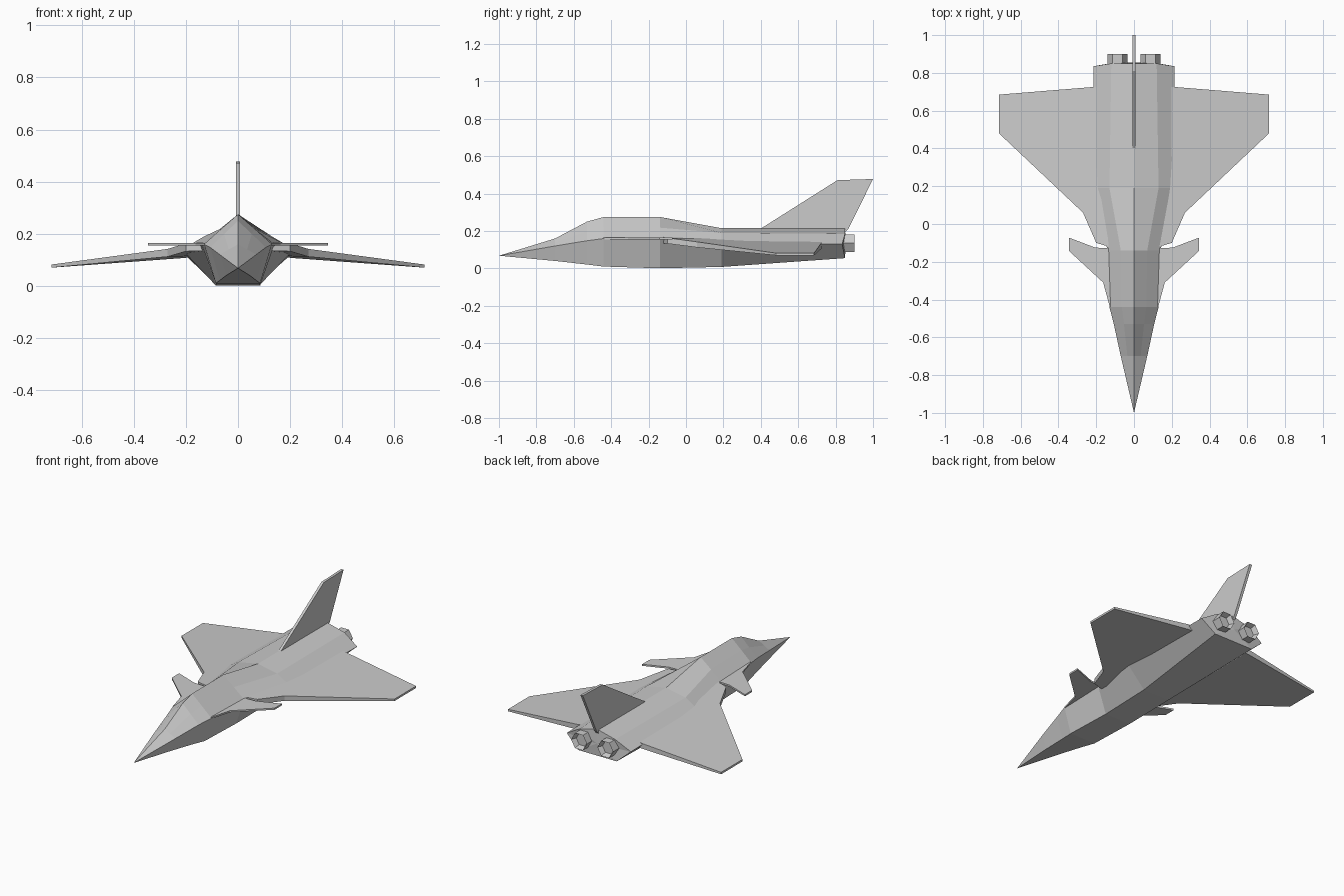
import bpy, bmesh
from math import radians
from mathutils import Matrix

if "Cube" in bpy.data.objects:
    bpy.data.objects.remove(bpy.data.objects["Cube"])


def finish(bm, name):
    bmesh.ops.recalc_face_normals(bm, faces=bm.faces)
    mesh = bpy.data.meshes.new(name)
    bm.to_mesh(mesh)
    bm.free()
    ob = bpy.data.objects.new(name, mesh)
    bpy.context.collection.objects.link(ob)
    return ob


def plate(name, outline, offset):
    """Thin solid: outline shifted both ways along one axis; offset(point) gives the half shift."""
    bm = bmesh.new()
    sides = []
    for s in (1, -1):
        ring = []
        for p in outline:
            d = offset(p)
            ring.append(bm.verts.new([p[i] + s * d[i] for i in range(3)]))
        sides.append(ring)
        bm.faces.new(ring)
    n = len(outline)
    for i in range(n):
        j = (i + 1) % n
        bm.faces.new((sides[0][i], sides[0][j], sides[1][j], sides[1][i]))
    return finish(bm, name)


def mirrored(ob):
    ob.modifiers.new("Mirror", 'MIRROR').use_clip = False
    return ob


# fuselage: y, ridge z, shoulder (x, z), chine (x, z), belly (x, z)
sections = [
    (-0.70, 0.160, (0.035, 0.140), (0.070, 0.120), (0.045, 0.040)),
    (-0.53, 0.250, (0.053, 0.199), (0.107, 0.148), (0.070, 0.021)),
    (-0.44, 0.275, (0.065, 0.218), (0.130, 0.160), (0.085, 0.010)),
    (-0.14, 0.275, (0.070, 0.218), (0.140, 0.160), (0.085, 0.001)),
    (0.19, 0.215, (0.130, 0.190), (0.215, 0.140), (0.088, 0.008)),
    (0.85, 0.215, (0.120, 0.185), (0.215, 0.130), (0.130, 0.055)),
]
bm = bmesh.new()
rings = []
for y, top, sh, ch, be in sections:
    half = [sh, ch, be]
    pts = [(0, top)] + half + [(-x, z) for x, z in reversed(half)]
    rings.append([bm.verts.new((x, y, z)) for x, z in pts])
nose = bm.verts.new((0, -1.0, 0.068))
n = len(rings[0])
for i in range(n):
    j = (i + 1) % n
    bm.faces.new((nose, rings[0][i], rings[0][j]))
    for a, b in zip(rings, rings[1:]):
        bm.faces.new((a[i], a[j], b[j], b[i]))
for i in (2, 5):                      # swept-in rear corners
    rings[-1][i].co.y = 0.835
tail = bm.verts.new((0, 0.855, 0.13))
for i in range(n):
    bm.faces.new((tail, rings[-1][i], rings[-1][(i + 1) % n]))
finish(bm, "fuselage")

# delta wings, drooping and thinning towards the tips
wing = [(0.10, -0.13, 0.152), (0.20, -0.10, 0.148), (0.27, 0.06, 0.127),
        (0.715, 0.48, 0.076), (0.715, 0.685, 0.076), (0.22, 0.725, 0.122),
        (0.10, 0.725, 0.135)]
mirrored(plate("wings", wing,
               lambda p: (0, 0, 0.006 + 0.010 * (0.715 - p[0]) * min(1, 1 + p[1]) / 0.5)))

# canards
canard = [(0.09, -0.43, 0.16), (0.128, -0.44, 0.16), (0.163, -0.31, 0.16),
          (0.345, -0.142, 0.16), (0.345, -0.072, 0.16), (0.205, -0.125, 0.16),
          (0.09, -0.13, 0.16)]
mirrored(plate("canards", canard, lambda p: (0, 0, 0.005)))

# tail fin
fin = [(0, 0.40, 0.213), (0, 0.81, 0.472), (0, 1.0, 0.478), (0, 0.87, 0.215), (0, 0.84, 0.18)]
plate("tail_fin", fin, lambda p: (0.008, 0, 0))

# engine nozzles: hexagonal, opened at the back
bm = bmesh.new()
bmesh.ops.create_cone(bm, cap_ends=True, segments=6, radius1=0.053, radius2=0.053, depth=0.10,
                      matrix=Matrix.Translation((0.088, 0.85, 0.135)) @ Matrix.Rotation(radians(-90), 4, 'X')
                      @ Matrix.Rotation(radians(30), 4, 'Z'))
bm.normal_update()
back = [f for f in bm.faces if f.normal.y > 0.9]
bmesh.ops.inset_region(bm, faces=back, thickness=0.014)
bmesh.ops.translate(bm, verts=back[0].verts, vec=(0, -0.03, 0))
mirrored(finish(bm, "nozzles"))
